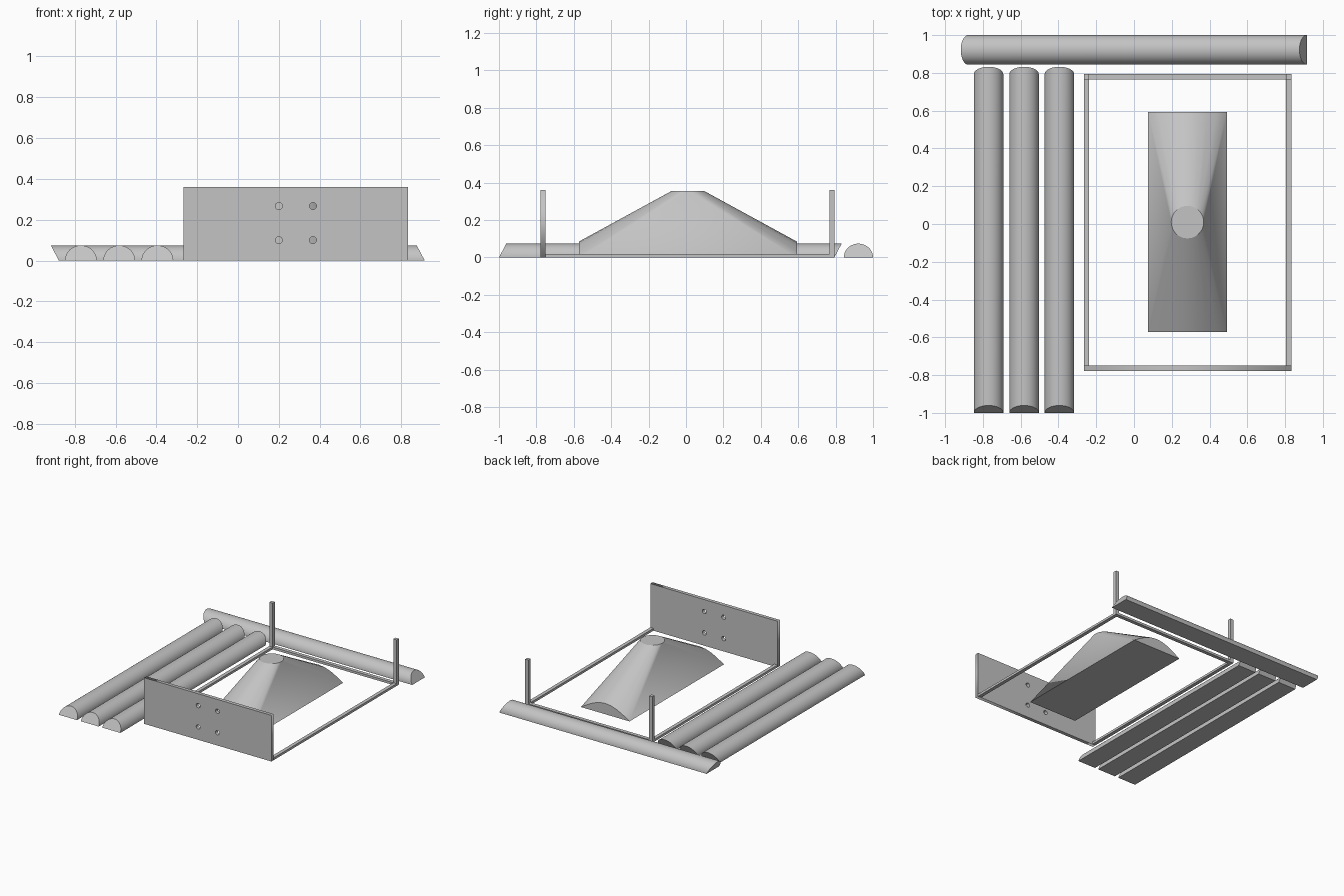
import bpy, bmesh
from math import sin, cos, pi, radians

old = bpy.data.objects.get("Cube")
if old:
    bpy.data.objects.remove(old, do_unlink=True)

grey = bpy.data.materials.new("plain grey")
grey.use_nodes = True
grey.diffuse_color = (0.55, 0.55, 0.55, 1)
grey.node_tree.nodes["Principled BSDF"].inputs["Base Color"].default_value = (0.55, 0.55, 0.55, 1)


def add_object(name, data, location=(0, 0, 0), rotation=(0, 0, 0)):
    ob = bpy.data.objects.new(name, data)
    ob.location, ob.rotation_euler = location, rotation
    bpy.context.collection.objects.link(ob)
    ob.data.materials.append(grey)
    bpy.ops.object.select_all(action="DESELECT")
    ob.select_set(True)
    bpy.context.view_layer.objects.active = ob
    return ob


def finish(name, bm, location=(0, 0, 0), rotation=(0, 0, 0), smooth=0):
    bmesh.ops.recalc_face_normals(bm, faces=bm.faces)
    mesh = bpy.data.meshes.new(name)
    bm.to_mesh(mesh)
    bm.free()
    ob = add_object(name, mesh, location, rotation)
    if smooth:
        bpy.ops.object.shade_smooth_by_angle(angle=radians(smooth))
    return ob


def box(name, low, high):
    bm = bmesh.new()
    bmesh.ops.create_cube(bm, size=1)
    for v in bm.verts:
        v.co = [(a + b) / 2 + c * (b - a) for a, b, c in zip(low, high, v.co)]
    finish(name, bm)


# Half-round bars with parallel slanted ends
def half_round(name, start, end, location, turn=0, width=0.156, height=0.074, steps=28):
    bm = bmesh.new()
    rings = []
    for y in (start, end):
        ring = []
        for i in range(steps + 1):
            a = pi * i / steps
            z = height * sin(a)
            ring.append(bm.verts.new((width / 2 * cos(a), y + 0.53 * z, z)))
        bm.faces.new(ring)
        rings.append(ring)
    first, last = rings
    for i in range(steps + 1):
        j = (i + 1) % (steps + 1)
        bm.faces.new((first[i], first[j], last[j], last[i]))
    finish(name, bm, location, (0, 0, turn), smooth=30)


for label, x in (("outer", -0.77), ("middle", -0.582), ("inner", -0.395)):
    half_round(label + "_half_round_bar", -1, 0.793, (x, 0, 0))
half_round("back_half_round_bar", -0.915, 0.878, (0, 0.922, 0), pi / 2)

# Thin floor frame and the two back posts
X0, X1, Y0, Y1, T, TOP = -0.266, 0.834, -0.778, 0.794, 0.028, 0.36
for side, x in (("right", X0), ("left", X1 - T)):
    box(side + "_frame_rail", (x, Y0 + T, 0), (x + T, Y1 - T, 0.018))
    box(side + "_back_post", (x, Y1 - T, 0), (x + T, Y1, TOP))
box("back_frame_rail", (X0 + T, Y1 - T, 0), (X1 - T, Y1, 0.018))

# Front panel with four round holes
curve = bpy.data.curves.new("front_panel", "CURVE")
curve.dimensions, curve.fill_mode, curve.extrude = "2D", "BOTH", T / 2


def outline(points):
    spline = curve.splines.new("POLY")
    spline.points.add(len(points) - 1)
    for p, (x, y) in zip(spline.points, points):
        p.co = (x, y, 0, 1)
    spline.use_cyclic_u = True


outline([(X0, 0), (X1, 0), (X1, TOP), (X0, TOP)])
for cx in (0.2, 0.367):
    for cz in (0.1, 0.267):
        outline([(cx + 0.017 * cos(pi * i / 12), cz + 0.017 * sin(pi * i / 12)) for i in range(24)])
add_object("front_panel", curve, (0, Y0 + T / 2, 0), (pi / 2, 0, 0))
bpy.ops.object.convert(target="MESH")

# Hollow hood: oblong base with arched ends, rising to a round opening
HOOD_TOP = 0.356


def hood_skin(bm, half_x, half_y, arch, radius):
    verts = []
    for end in (-half_y, half_y):
        for i in range(-4, 5):
            u = i / 4
            verts.append(bm.verts.new((half_x * u, end, arch * cos(u * pi / 2))))
    for i in range(48):
        a = pi * i / 24
        verts.append(bm.verts.new((radius * cos(a), radius * sin(a), HOOD_TOP)))
    for v in verts:
        if v.co.z < 0.001:
            v.co.z = 0
    bmesh.ops.convex_hull(bm, input=verts)


def at_level(item, z):
    return all(abs(v.co.z - z) < 0.002 for v in item.verts)


bm = bmesh.new()
hood_skin(bm, 0.21, 0.583, 0.085, 0.086)
hood_skin(bm, 0.165, 0.53, 0.06, 0.081)
caps = [f for f in bm.faces if at_level(f, 0) or at_level(f, HOOD_TOP)]
bmesh.ops.delete(bm, geom=caps, context="FACES")
for z in (0, HOOD_TOP):
    rim = [e for e in bm.edges if e.is_boundary and at_level(e, z)]
    bmesh.ops.bridge_loops(bm, edges=rim)
finish("hood", bm, (0.283, 0.01, 0), smooth=25)
